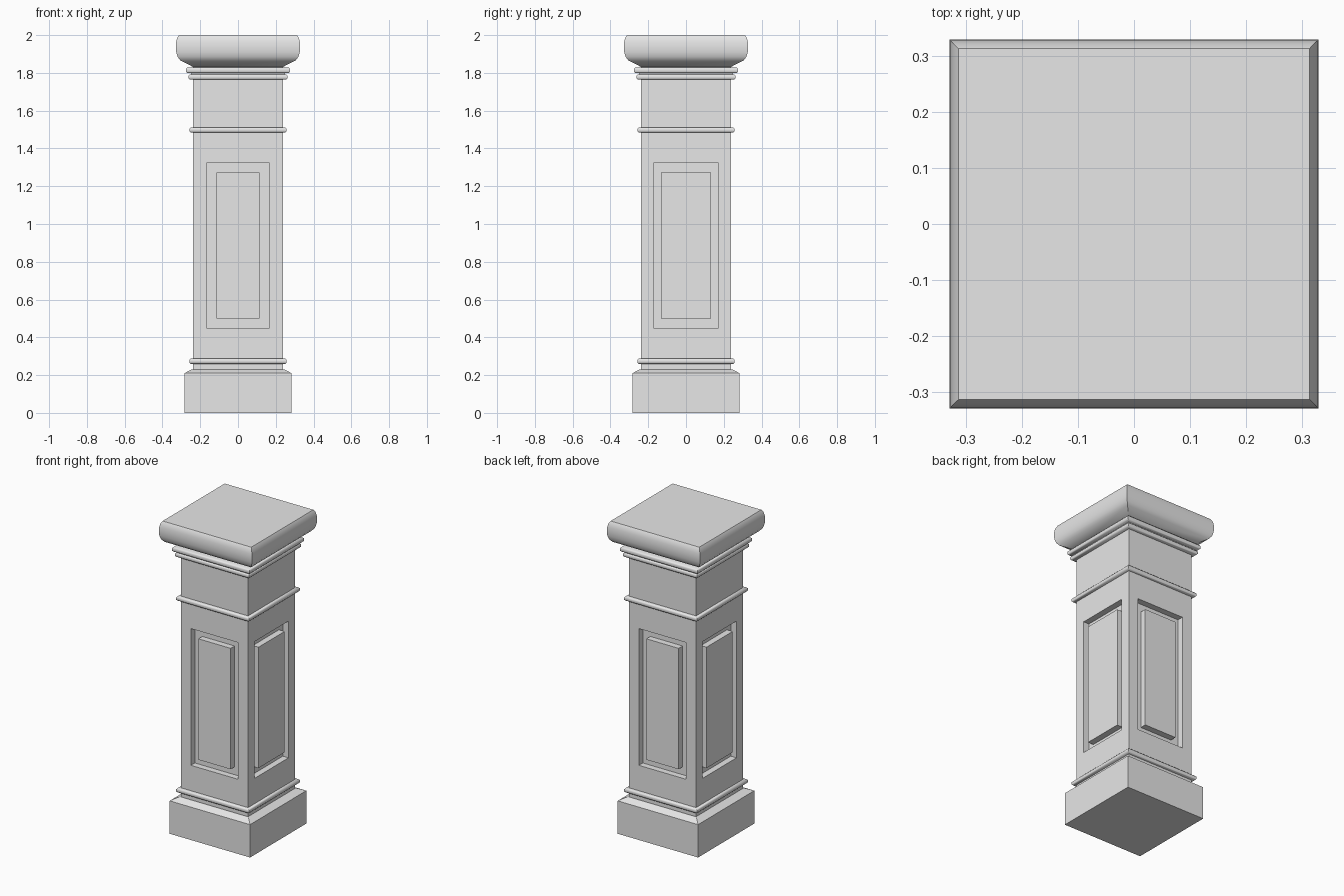
import bpy, bmesh
from math import radians
from mathutils import Matrix, Vector

old = bpy.data.objects.get("Cube")
if old:
    bpy.data.objects.remove(old, do_unlink=True)

stone = bpy.data.materials.new("light_grey_stone")
stone.use_nodes = True
GREY = (0.8, 0.8, 0.8, 1)
stone.diffuse_color = GREY
stone.node_tree.nodes["Principled BSDF"].inputs["Base Color"].default_value = GREY

HALF = 0.237    # half width of the shaft
DEPTH = 0.04    # depth of the panel grooves


def finish(name, bm, smooth=None):
    bmesh.ops.remove_doubles(bm, verts=bm.verts, dist=1e-5)
    bmesh.ops.recalc_face_normals(bm, faces=bm.faces)
    mesh = bpy.data.meshes.new(name)
    bm.to_mesh(mesh)
    bm.free()
    mesh.materials.append(stone)
    obj = bpy.data.objects.new(name, mesh)
    bpy.context.collection.objects.link(obj)
    if smooth:
        bpy.ops.object.select_all(action="DESELECT")
        obj.select_set(True)
        bpy.context.view_layer.objects.active = obj
        bpy.ops.object.shade_smooth_by_angle(angle=radians(smooth))
    return obj


def bridge(bm, a, b):
    for i in range(4):
        j = (i + 1) % 4
        bm.faces.new((a[i], a[j], b[j], b[i]))


def square_loft(name, profile, smooth=None):
    """Sweep a (half width, height) profile around a square plan."""
    bm = bmesh.new()
    loops = [[bm.verts.new((sx * r, sy * r, z))
              for sx, sy in ((-1, -1), (1, -1), (1, 1), (-1, 1))]
             for r, z in profile]
    for a, b in zip(loops, loops[1:]):
        bridge(bm, a, b)
    bm.faces.new(loops[0])
    bm.faces.new(loops[-1])
    return finish(name, bm, smooth)


def bead(name, z, height, reach):
    """Square moulding with a rounded outer edge."""
    h, c = height / 2, 0.007
    square_loft(name, [(HALF - 0.01, z - h), (reach - c, z - h),
                       (reach, z - h + c), (reach, z + h - c),
                       (reach - c, z + h), (HALF - 0.01, z + h)], 50)


# Plinth with a sloped top
square_loft("plinth", [(0.284, 0), (0.284, 0.21), (0.245, 0.23), (HALF, 0.23)])

# Shaft with a grooved raised panel on each side
bm = bmesh.new()
Z0, Z1 = 0.22, 1.84
for turn in range(4):
    rot = Matrix.Rotation(radians(90 * turn), 3, "Z")
    outer, inner = (0.171, 0.132) if turn % 2 else (0.167, 0.114)
    steps = [(HALF, Z0, Z1, HALF),
             (outer, 0.45, 1.323, HALF),
             (outer, 0.45, 1.323, HALF - DEPTH),
             (inner, 0.5, 1.272, HALF - DEPTH),
             (inner, 0.5, 1.272, HALF)]
    loops = [[bm.verts.new(rot @ Vector((x, -d, z)))
              for x, z in ((-w, lo), (w, lo), (w, hi), (-w, hi))]
             for w, lo, hi, d in steps]
    for a, b in zip(loops, loops[1:]):
        bridge(bm, a, b)
    bm.faces.new(loops[-1])
bmesh.ops.remove_doubles(bm, verts=bm.verts, dist=1e-5)
bmesh.ops.holes_fill(bm, edges=[e for e in bm.edges if e.is_boundary], sides=4)
finish("shaft", bm)

# Mouldings around the shaft
bead("lower_moulding", 0.274, 0.028, 0.257)
bead("middle_moulding", 1.498, 0.028, 0.257)
bead("neck_moulding", 1.778, 0.028, 0.262)
square_loft("neck_band", [(0.25, 1.785), (0.25, 1.81)])
bead("upper_moulding", 1.814, 0.03, 0.274)

# Cap with bulging sides and a flat top
square_loft("cap", [(0.235, 1.83), (0.306, 1.867), (0.32, 1.885), (0.327, 1.91),
                    (0.329, 1.938), (0.327, 1.965), (0.322, 1.985), (0.313, 2.0)], 28)
